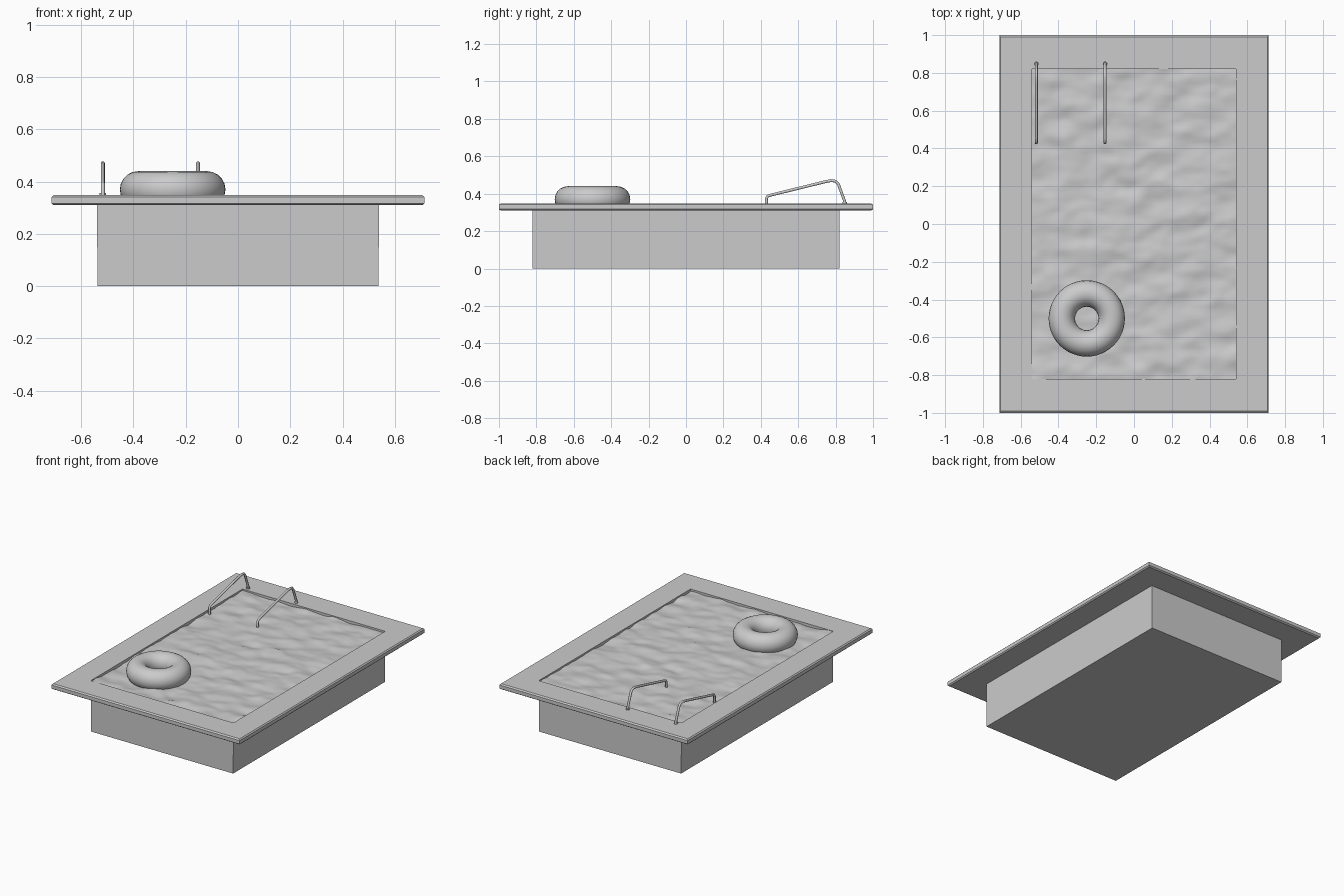
import bpy, bmesh, math
from mathutils import Vector, noise

if "Cube" in bpy.data.objects:
    bpy.data.objects.remove(bpy.data.objects["Cube"])


def make_object(name, bm, smooth=False):
    mesh = bpy.data.meshes.new(name)
    bmesh.ops.recalc_face_normals(bm, faces=bm.faces)
    bm.to_mesh(mesh)
    bm.free()
    for p in mesh.polygons:
        p.use_smooth = smooth
    ob = bpy.data.objects.new(name, mesh)
    bpy.context.collection.objects.link(ob)
    return ob


def ring(bm, hx, hy, z):
    return [bm.verts.new((sx * hx, sy * hy, z))
            for sx, sy in ((-1, -1), (1, -1), (1, 1), (-1, 1))]


def bridge(bm, a, b):
    for i in range(4):
        j = (i + 1) % 4
        bm.faces.new((a[i], a[j], b[j], b[i]))


IX, IY = 0.54, 0.82      # pool opening half sizes
DECK_TOP, DECK_LOW = 0.348, 0.31

# Deck: rectangular frame with slightly eased outer edges
bm = bmesh.new()
loops = [ring(bm, *p) for p in (
    (IX, IY, DECK_LOW), (0.706, 0.99, DECK_LOW), (0.713, 1.0, 0.317),
    (0.713, 1.0, 0.341), (0.706, 0.99, DECK_TOP), (IX, IY, DECK_TOP))]
for i in range(len(loops)):
    bridge(bm, loops[i], loops[(i + 1) % len(loops)])
make_object("pool_deck", bm)

# Basin: open-topped tank below the deck
bm = bmesh.new()
top, bottom = ring(bm, IX, IY, DECK_LOW), ring(bm, 0.537, IY, 0.0)
bridge(bm, bottom, top)
bm.faces.new(bottom)
make_object("pool_basin", bm)

# Water: rippled grid filling the opening
bm = bmesh.new()
bmesh.ops.create_grid(bm, x_segments=60, y_segments=90, size=1)
for v in bm.verts:
    v.co.x *= IX
    v.co.y *= IY
    p = Vector((v.co.x * 7, v.co.y * 11, 2.3))
    v.co.z = 0.335 + 0.014 * noise.noise(p) + 0.005 * noise.noise(p * 2.1)
water = make_object("water_surface", bm, True)
if water.data.polygons[0].normal.z < 0:
    water.data.flip_normals()

# Floating swim ring
bpy.ops.mesh.primitive_torus_add(
    major_segments=48, minor_segments=20, major_radius=0.132,
    minor_radius=0.07, location=(-0.25, -0.5, 0.37))
bpy.context.object.name = "swim_ring"
bpy.ops.object.shade_smooth()

# Ladder handrails: bent tubes running from the deck down into the water
PROFILE = ((0.43, 0.325), (0.43, 0.375), (0.437, 0.387), (0.455, 0.393),
           (0.74, 0.463), (0.775, 0.470), (0.80, 0.467), (0.815, 0.450),
           (0.848, 0.36), (0.848, 0.335))
for name, x in (("handrail_left", -0.517), ("handrail_right", -0.153)):
    curve = bpy.data.curves.new(name, 'CURVE')
    curve.dimensions = '3D'
    curve.bevel_depth = 0.008
    curve.bevel_resolution = 3
    curve.use_fill_caps = True
    sp = curve.splines.new('POLY')
    sp.points.add(len(PROFILE) - 1)
    for pt, (y, z) in zip(sp.points, PROFILE):
        pt.co = (x, y, z, 1)
    sp.use_smooth = True
    bpy.context.collection.objects.link(bpy.data.objects.new(name, curve))

# Round feet where the rails meet the deck
for name, x in (("rail_foot_left", -0.517), ("rail_foot_right", -0.153)):
    bpy.ops.mesh.primitive_cylinder_add(
        vertices=20, radius=0.012, depth=0.012, location=(x, 0.848, 0.35))
    bpy.context.object.name = name
    bpy.ops.object.shade_smooth_by_angle(angle=math.radians(35))
